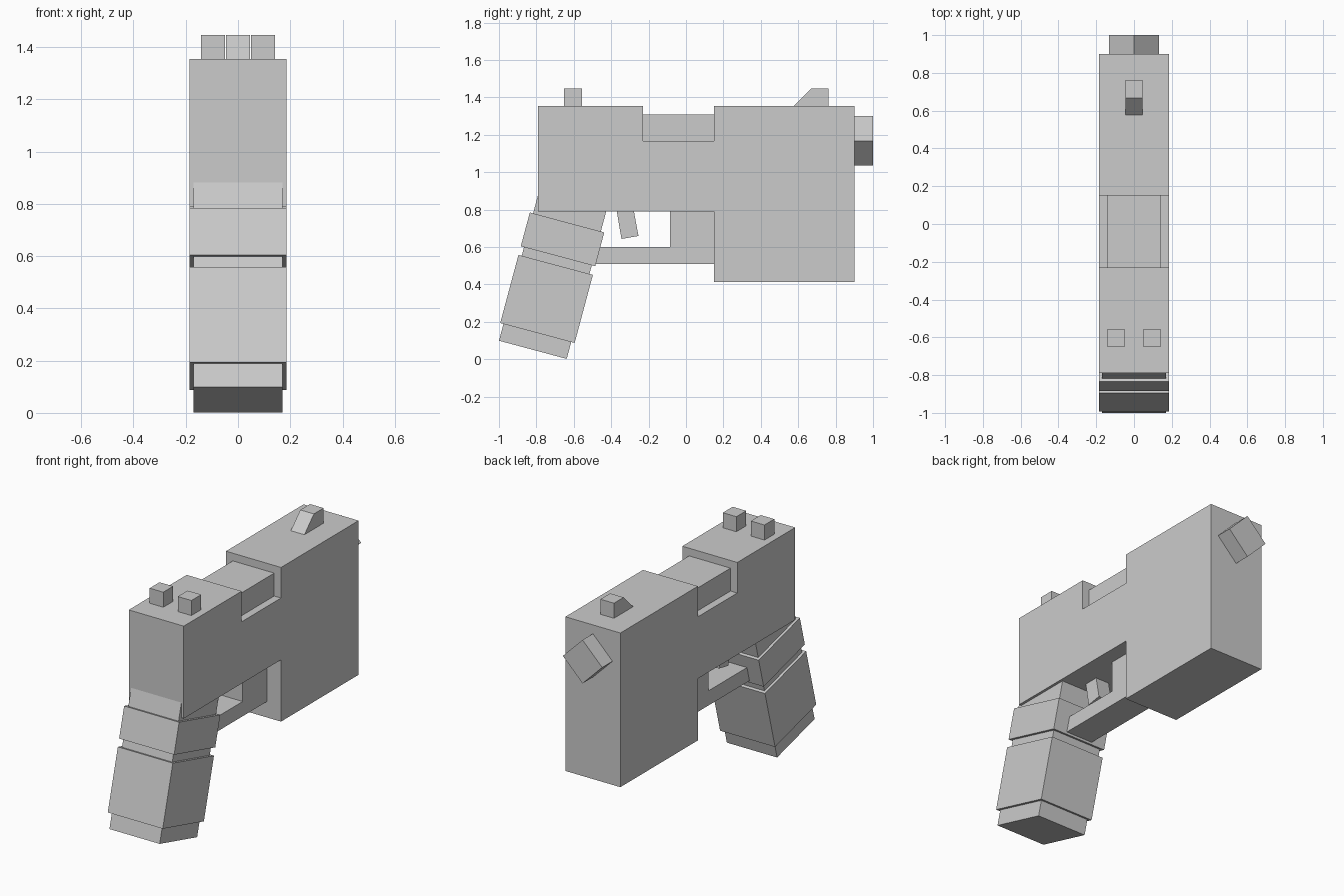
import bpy, bmesh, math

if "Cube" in bpy.data.objects:
    bpy.data.objects.remove(bpy.data.objects["Cube"])


def extrude(name, profile, x0, x1):
    """Extrude a (y, z) side profile from x0 to x1."""
    bm = bmesh.new()
    face = bm.faces.new([bm.verts.new((x0, y, z)) for y, z in profile])
    new = bmesh.ops.extrude_face_region(bm, geom=[face])["geom"]
    verts = [v for v in new if isinstance(v, bmesh.types.BMVert)]
    bmesh.ops.translate(bm, verts=verts, vec=(x1 - x0, 0, 0))
    bmesh.ops.recalc_face_normals(bm, faces=bm.faces)
    mesh = bpy.data.meshes.new(name)
    bm.to_mesh(mesh)
    bm.free()
    obj = bpy.data.objects.new(name, mesh)
    bpy.context.collection.objects.link(obj)
    return obj


def rect(y0, y1, z0, z1):
    return [(y0, z0), (y1, z0), (y1, z1), (y0, z1)]


# Grip axes: s runs along the base, t up the leaning handle
TILT = math.radians(15)
GRIP_BASE = (-1.0, 0.099)


def grip_rect(s0, s1, t0, t1):
    c, s = math.cos(TILT), math.sin(TILT)
    return [(GRIP_BASE[0] + a * c + b * s, GRIP_BASE[1] - a * s + b * c)
            for a, b in rect(s0, s1, t0, t1)]


# Main body with front block and ejection recess
extrude("body", [(-0.79, 0.79), (0.15, 0.79), (0.15, 0.412), (0.90, 0.412),
                 (0.90, 1.355), (0.15, 1.355), (0.15, 1.168), (-0.23, 1.168),
                 (-0.23, 1.355), (-0.79, 1.355)], -0.186, 0.186)
extrude("chamber", rect(-0.235, 0.155, 1.16, 1.308), -0.14, 0.14)

# Square barrel standing on its corner
bpy.ops.mesh.primitive_cylinder_add(vertices=4, radius=0.133, depth=0.12,
                                    location=(0, 0.94, 1.168),
                                    rotation=(math.pi / 2, 0, 0))
bpy.context.object.name = "barrel"

# Sights
extrude("front_sight", [(0.576, 1.355), (0.762, 1.355), (0.762, 1.447),
                        (0.668, 1.447)], -0.046, 0.046)
for side, x in (("left", -0.095), ("right", 0.095)):
    extrude("rear_sight_" + side, rect(-0.652, -0.557, 1.35, 1.447),
            x - 0.046, x + 0.046)

# Trigger guard and trigger
extrude("trigger_guard", [(-0.55, 0.51), (0.155, 0.51), (0.155, 0.795),
                          (-0.086, 0.795), (-0.086, 0.60), (-0.55, 0.60)],
        -0.092, 0.092)
extrude("trigger", [(-0.375, 0.82), (-0.345, 0.643), (-0.254, 0.659),
                    (-0.284, 0.82)], -0.046, 0.046)

# Leaning grip: narrow core with two wider sleeves
extrude("grip_core", grip_rect(0, 0.375, 0, 0.84), -0.17, 0.17)
extrude("grip_lower_sleeve", grip_rect(-0.018, 0.394, 0.093, 0.470), -0.186, 0.186)
extrude("grip_upper_sleeve", grip_rect(-0.018, 0.394, 0.518, 0.705), -0.186, 0.186)
